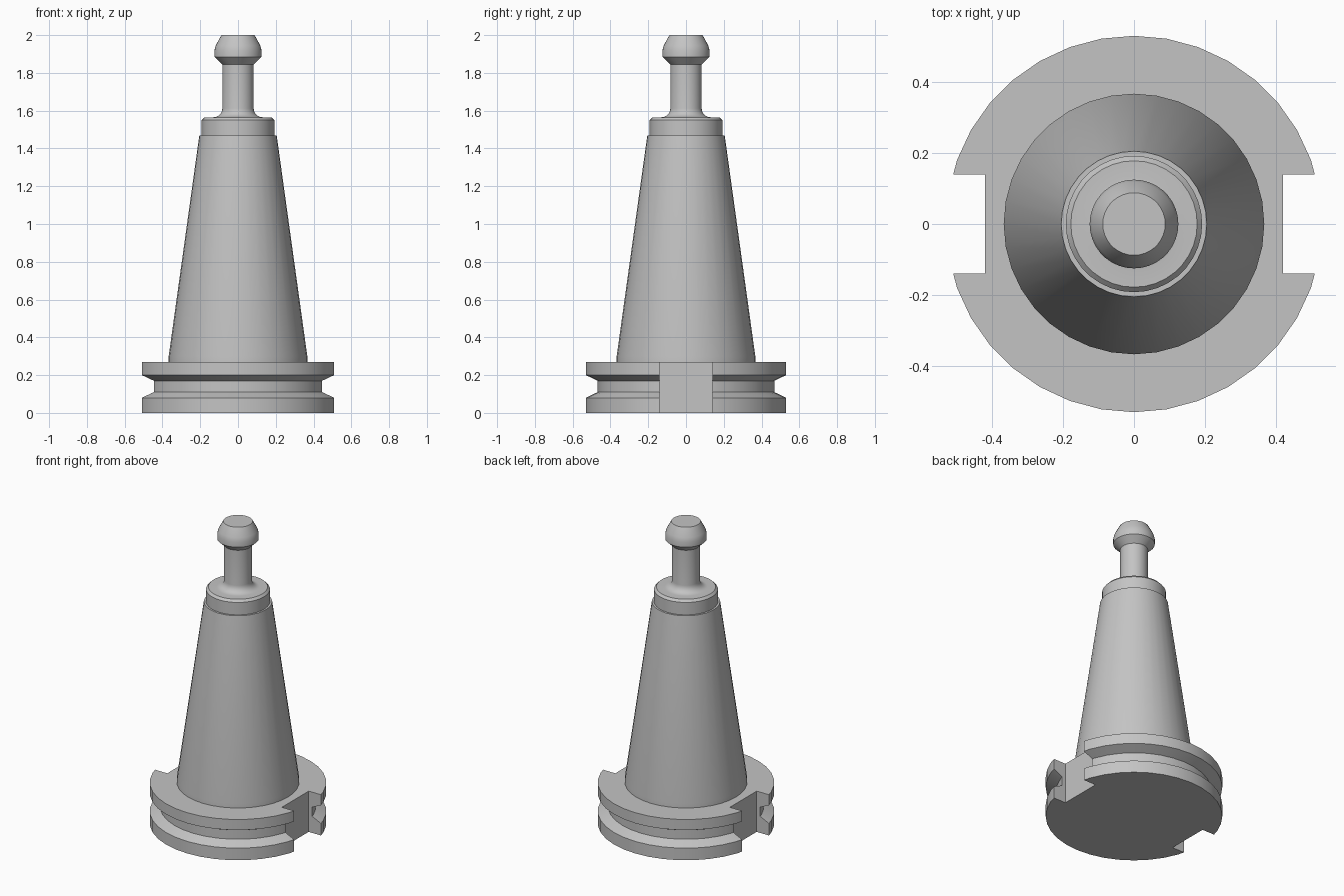
import bpy
import bmesh
from math import cos, sin, pi, radians

SEGMENTS = 36

cube = bpy.data.objects.get("Cube")
if cube:
    bpy.data.objects.remove(cube, do_unlink=True)

steel = bpy.data.materials.new("grey steel")
steel.use_nodes = True
colour = (0.55, 0.55, 0.55, 1)
steel.diffuse_color = colour
steel.node_tree.nodes["Principled BSDF"].inputs["Base Color"].default_value = colour


def make_object(name, bm):
    bmesh.ops.recalc_face_normals(bm, faces=bm.faces)
    mesh = bpy.data.meshes.new(name)
    bm.to_mesh(mesh)
    bm.free()
    mesh.materials.append(steel)
    obj = bpy.data.objects.new(name, mesh)
    bpy.context.collection.objects.link(obj)
    return obj


def lathe(name, profile):
    """Turn a list of (radius, height) points into a closed solid."""
    bm = bmesh.new()
    rings = []
    for r, z in profile:
        rings.append([bm.verts.new((r * cos(2 * pi * i / SEGMENTS),
                                    r * sin(2 * pi * i / SEGMENTS), z))
                      for i in range(SEGMENTS)])
    for low, high in zip(rings, rings[1:]):
        for i in range(SEGMENTS):
            j = (i + 1) % SEGMENTS
            bm.faces.new((low[i], low[j], high[j], high[i]))
    bm.faces.new(rings[0])
    bm.faces.new(rings[-1])
    return make_object(name, bm)


def select_only(obj):
    bpy.ops.object.select_all(action='DESELECT')
    obj.select_set(True)
    bpy.context.view_layer.objects.active = obj


# Flange with a V-shaped gripper groove
flange = lathe("grooved_flange", [
    (0.53, 0), (0.53, 0.08), (0.468, 0.11),
    (0.468, 0.17), (0.53, 0.20), (0.53, 0.27)])

# Drive slots cut through both sides of the flange
for side in (-1, 1):
    bm = bmesh.new()
    bmesh.ops.create_cube(bm, size=1)
    bmesh.ops.scale(bm, vec=(0.3, 0.28, 1), verts=bm.verts)
    bmesh.ops.translate(bm, vec=(side * 0.57, 0, 0.1), verts=bm.verts)
    cutter = make_object("slot_cutter", bm)
    cutter.hide_render = True
    cut = flange.modifiers.new("drive_slot", 'BOOLEAN')
    cut.operation = 'DIFFERENCE'
    cut.solver = 'EXACT'
    cut.object = cutter
    select_only(flange)
    bpy.ops.object.modifier_apply(modifier=cut.name)
    bpy.data.objects.remove(cutter, do_unlink=True)

# Long tapered shank
shank = lathe("taper_shank", [
    (0.367, 0.25), (0.367, 0.30), (0.205, 1.468)])

# Pull stud: collar, filleted neck and rounded head
fillet = [(0.13 - 0.047 * sin(a), 1.612 - 0.047 * cos(a))
          for a in (radians(15 * k) for k in range(7))]
stud = lathe("pull_stud", [
    (0.192, 1.45), (0.192, 1.55), (0.178, 1.565), *fillet,
    (0.083, 1.845), (0.125, 1.885), (0.125, 1.918),
    (0.118, 1.945), (0.088, 2.0)])

for part in (flange, shank, stud):
    select_only(part)
    bpy.ops.object.shade_smooth_by_angle(angle=radians(30))
